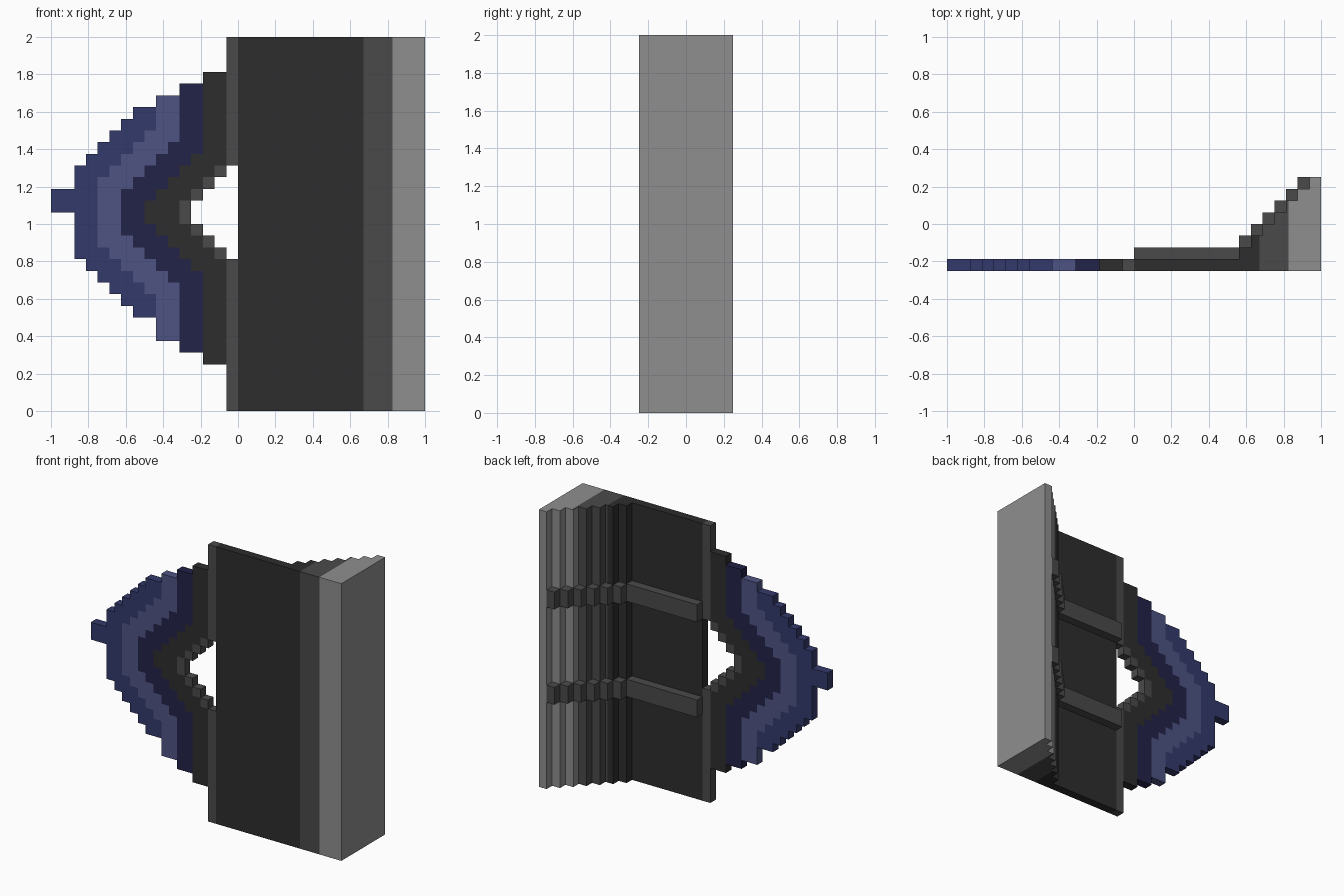
import bpy
import bmesh
from mathutils import Vector

old = bpy.data.objects.get("Cube")
if old:
    bpy.data.objects.remove(old, do_unlink=True)

U = 1 / 16            # one block
FRONT = -4 * U        # front plane
CENTRE = 17           # row where the wing's chevrons meet


def material(name, hex_code):
    def linear(c):
        c /= 255
        return c / 12.92 if c <= 0.04045 else ((c + 0.055) / 1.055) ** 2.4
    rgb = [linear(v) for v in bytes.fromhex(hex_code)]
    mat = bpy.data.materials.new(name)
    mat.use_nodes = True
    mat.diffuse_color = (*rgb, 1)
    bsdf = mat.node_tree.nodes["Principled BSDF"]
    bsdf.inputs["Base Color"].default_value = (*rgb, 1)
    bsdf.inputs["Roughness"].default_value = 0.8
    return mat


blue = material("blue", "343a6c")
slate = material("slate blue", "4e5483")
navy = material("navy", "222248")
black = material("charcoal", "2d2d2d")
grey = material("dark grey", "4a4a4a")
light = material("light grey", "8f8f8f")


def finish(name, bm, mats):
    bmesh.ops.recalc_face_normals(bm, faces=bm.faces)
    mesh = bpy.data.meshes.new(name)
    bm.to_mesh(mesh)
    bm.free()
    for mat in mats:
        mesh.materials.append(mat)
    obj = bpy.data.objects.new(name, mesh)
    bpy.context.collection.objects.link(obj)
    return obj


def extrude(bm, direction):
    res = bmesh.ops.extrude_face_region(bm, geom=bm.faces[:], use_keep_orig=True)
    verts = [v for v in res["geom"] if isinstance(v, bmesh.types.BMVert)]
    bmesh.ops.translate(bm, verts=verts, vec=direction)


def prism(points, z0, z1):
    bm = bmesh.new()
    bm.faces.new([bm.verts.new((x * U, y * U, z0 * U)) for x, y in points])
    extrude(bm, Vector((0, 0, (z1 - z0) * U)))
    return bm


def clamp(v, low, high):
    return max(low, min(high, v))


# Wing: stepped plate with chevron bands and a diamond hole
# Each column: left edge, bottom row, top row
COLUMNS = [(-16, 17, 19), (-14, 13, 21), (-13, 12, 22), (-12, 11, 23),
           (-11, 10, 24), (-10, 9, 25), (-9, 8, 26), (-7, 6, 27),
           (-5, 5, 28), (-3, 4, 29), (-1, 0, 32)]


def band(x, row):
    """Colour slot of a block, or None inside the hole."""
    m = row - CENTRE if row >= CENTRE else CENTRE - 1 - row
    if x >= m - 4 and m < 4:
        return None
    edges = [-12 + clamp(m - 2, 0, 5), -10 + clamp(m - 1, 0, 5),
             -8 + clamp(m, 0, 5), -5 + clamp(m, 0, 4)]
    return sum(x >= e for e in edges)


bm = bmesh.new()
ends = [c[0] for c in COLUMNS[1:]] + [0]
for (left, low, high), right in zip(COLUMNS, ends):
    for x in range(left, right):
        for row in range(low, high):
            slot = band(x, row)
            if slot is None:
                continue
            corners = [(x, row), (x + 1, row), (x + 1, row + 1), (x, row + 1)]
            face = bm.faces.new([bm.verts.new((a * U, FRONT, b * U)) for a, b in corners])
            face.material_index = slot
bmesh.ops.remove_doubles(bm, verts=bm.verts, dist=U / 10)
extrude(bm, Vector((0, U, 0)))
# give the rim the colour of the block it borders
bm.normal_update()
for f in bm.faces:
    if abs(f.normal.y) < 0.5:
        for e in f.edges:
            caps = [g for g in e.link_faces if abs(g.normal.y) > 0.5]
            if caps:
                f.material_index = caps[0].material_index
                break
bmesh.ops.dissolve_limit(bm, angle_limit=0.01, verts=bm.verts, edges=bm.edges,
                         delimit={'MATERIAL'})
finish("wing", bm, [blue, slate, navy, black, grey])


# Wall: flat panel flaring into a stepped corner
def stairs(height, last):
    pts = [(0, height - 3), (9, height - 3)]
    for i in range(last):
        y = height - 2 + i
        pts += [(9 + i, y), (10 + i, y)]
    return pts


bm = prism([(0, -4)] + stairs(0, 7) + [(16, -4)], 0, 32)
SPLITS = (0.67, 0.825)
for x in SPLITS:
    bmesh.ops.bisect_plane(bm, geom=bm.verts[:] + bm.edges[:] + bm.faces[:],
                           plane_co=(x, 0, 0), plane_no=(1, 0, 0))
bmesh.ops.recalc_face_normals(bm, faces=bm.faces)
for f in bm.faces:
    c, n = f.calc_center_median(), f.normal
    # the stepped back keeps one colour per whole block
    shift = 0.02 if n.y > 0.5 or n.x < -0.5 else 0
    f.material_index = sum(c.x + shift > s for s in SPLITS)
finish("wall", bm, [black, grey, light])

# Ribs: two raised bars that climb the steps on the back
for name, z in (("lower_rib", 10), ("upper_rib", 21)):
    bm = prism([(0, -3.2)] + stairs(1, 6) + [(15, -3.2)], z, z + 2)
    finish(name, bm, [grey])
